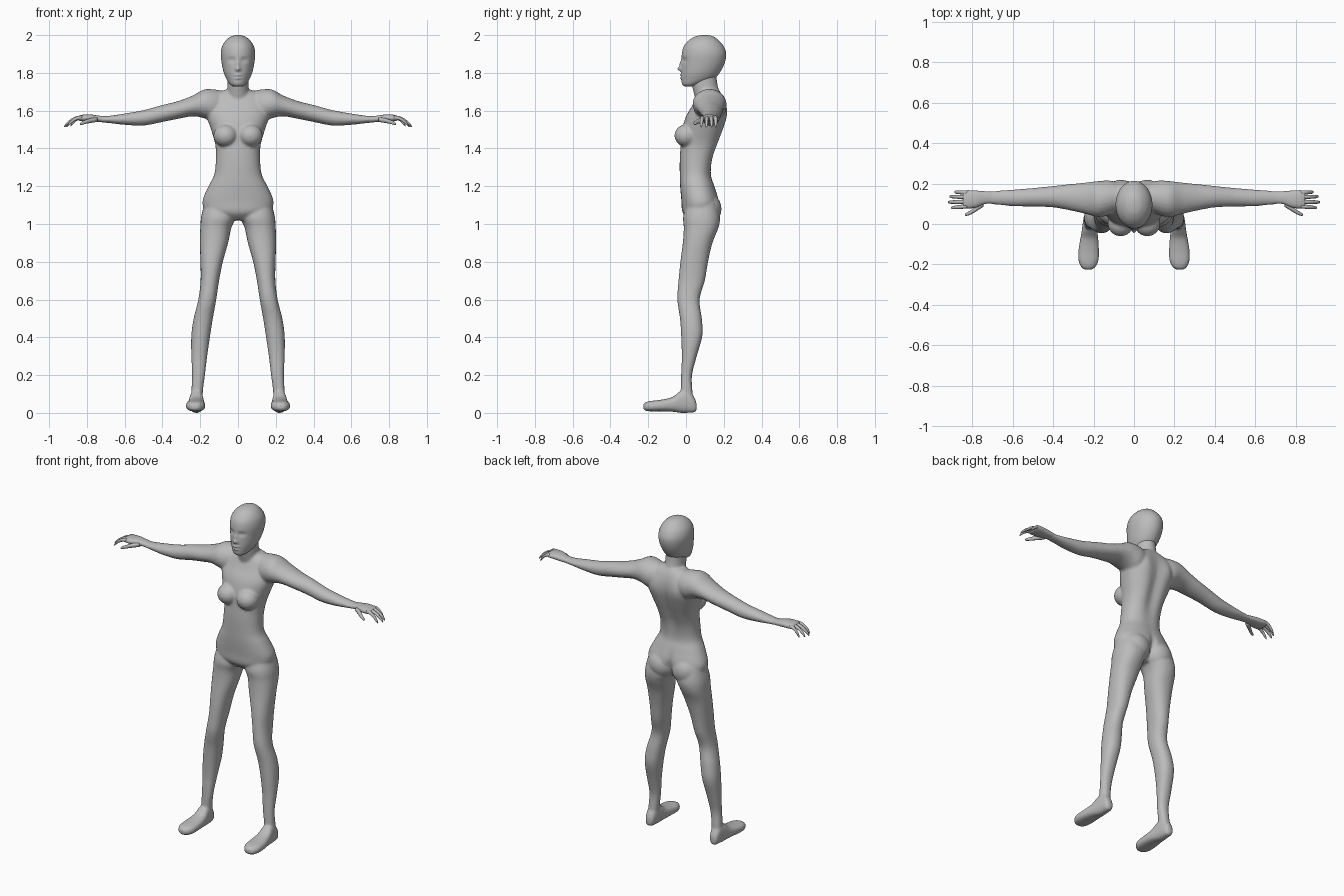
import bpy, bmesh, math
from mathutils import Vector, Matrix

skin = bpy.data.materials.new("grey_clay")
skin.diffuse_color = (0.5, 0.5, 0.5, 1)


def spline(rows, sub):
    """Catmull-Rom interpolation of the section rows."""
    out = []
    for i in range(len(rows) - 1):
        p = [rows[max(i - 1, 0)], rows[i], rows[i + 1], rows[min(i + 2, len(rows) - 1)]]
        for k in range(sub):
            t = k / sub
            out.append([0.5 * (2 * b + (c - a) * t + (2 * a - 5 * b + 4 * c - d) * t * t
                               + (3 * b - a - 3 * c + d) * t ** 3) for a, b, c, d in zip(*p)])
    return out + [list(rows[-1])]


def loft(bm, axis, rows, n=24, sub=4, power=1.0):
    """Skin oval sections. Row: position on axis, then min/max on the two other axes."""
    others = [a for a in range(3) if a != axis]
    rings, made = [], []
    for pos, u0, u1, v0, v1 in spline(rows, sub):
        ring = []
        for k in range(n):
            a = 2 * math.pi * k / n
            c, s = math.cos(a), math.sin(a)
            co = [0, 0, 0]
            co[axis] = pos
            co[others[0]] = (u0 + u1) / 2 + (u1 - u0) / 2 * math.copysign(abs(c) ** power, c)
            co[others[1]] = (v0 + v1) / 2 + (v1 - v0) / 2 * math.copysign(abs(s) ** power, s)
            ring.append(bm.verts.new(co))
        rings.append(ring)
        made += ring
    faces = [bm.faces.new(rings[0]), bm.faces.new(rings[-1])]
    for r0, r1 in zip(rings, rings[1:]):
        for k in range(n):
            j = (k + 1) % n
            faces.append(bm.faces.new((r0[k], r0[j], r1[j], r1[k])))
    bmesh.ops.recalc_face_normals(bm, faces=faces)
    return made


def bump(verts, x, z, sx, sz, dy, front=True, mid=0.08):
    """Push the front or back of a part in or out around (+-x, z)."""
    for v in verts:
        side = (mid - v.co.y if front else v.co.y - mid) / 0.08
        w = min(max(side, 0), 1)
        v.co.y += w * dy * math.exp(-((abs(v.co.x) - x) / sx) ** 2 - ((v.co.z - z) / sz) ** 2)


def ellipsoid(bm, centre, radii):
    bmesh.ops.create_uvsphere(bm, u_segments=28, v_segments=18, radius=1,
                              matrix=Matrix.Translation(centre) @ Matrix.Diagonal((*radii, 1)))


def mirror(bm):
    geo = bmesh.ops.duplicate(bm, geom=bm.verts[:] + bm.edges[:] + bm.faces[:])["geom"]
    for v in geo:
        if isinstance(v, bmesh.types.BMVert):
            v.co.x *= -1
    bmesh.ops.reverse_faces(bm, faces=[f for f in geo if isinstance(f, bmesh.types.BMFace)])


def finish(bm, name):
    me = bpy.data.meshes.new(name)
    bm.to_mesh(me)
    bm.free()
    me.materials.append(skin)
    ob = bpy.data.objects.new(name, me)
    bpy.context.collection.objects.link(ob)
    for p in me.polygons:
        p.use_smooth = True
    return ob


def fuse(ob, voxel, smooth):
    """Merge overlapping shells into one skin."""
    m = ob.modifiers.new("fuse", 'REMESH')
    m.mode, m.voxel_size, m.use_smooth_shade = 'VOXEL', voxel, True
    s = ob.modifiers.new("soften", 'SMOOTH')
    s.factor, s.iterations = 0.5, smooth


# ---- body: limbs first, mirrored, then the central parts
bm = bmesh.new()

# leg
loft(bm, 2, [
    (1.12, .03, .175, .01, .16), (1.04, .012, .195, -.015, .18), (.98, .035, .20, -.012, .172),
    (.9, .052, .202, -.017, .14), (.8, .08, .199, -.03, .117), (.7, .1, .198, -.04, .10),
    (.6, .115, .21, -.046, .072), (.5, .133, .235, -.032, .084), (.41, .147, .247, -.026, .087),
    (.3, .163, .247, -.022, .057), (.2, .175, .243, -.026, .032), (.12, .185, .247, -.028, .034),
    (.04, .19, .25, -.03, .04)], power=.9)
# foot
loft(bm, 1, [
    (.056, .208, .236, .015, .05), (.045, .195, .246, .003, .08), (.015, .187, .252, 0, .12),
    (-.03, .182, .258, 0, .115), (-.07, .177, .265, .006, .085), (-.13, .173, .275, .008, .07),
    (-.18, .175, .275, .008, .064), (-.212, .19, .262, .01, .057), (-.226, .21, .245, .02, .045)],
    power=.8)
# arm
loft(bm, 0, [
    (.06, .08, .2, 1.56, 1.7), (.12, .045, .215, 1.54, 1.712), (.18, .035, .212, 1.56, 1.712),
    (.24, .05, .205, 1.57, 1.68), (.32, .068, .197, 1.556, 1.65), (.4, .082, .188, 1.54, 1.63),
    (.5, .086, .178, 1.521, 1.603), (.6, .088, .17, 1.525, 1.585), (.68, .096, .164, 1.534, 1.573),
    (.74, .1, .16, 1.54, 1.57)])
# breast and buttock
ellipsoid(bm, (.066, .003, 1.468), (.064, .064, .06))
ellipsoid(bm, (.08, .11, 1.08), (.085, .078, .085))
mirror(bm)

# torso
torso = loft(bm, 2, [
    (1.02, -.08, .08, .02, .12), (1.06, -.165, .165, -.018, .16), (1.12, -.188, .188, -.024, .175),
    (1.2, -.156, .156, -.031, .152), (1.26, -.126, .126, -.033, .135), (1.34, -.117, .117, -.033, .145),
    (1.42, -.12, .12, -.028, .175), (1.5, -.143, .143, -.02, .203), (1.57, -.165, .165, .0, .217),
    (1.63, -.165, .165, .035, .212), (1.68, -.13, .13, .06, .195), (1.71, -.07, .07, .08, .175)],
    n=48, power=.88)
bump(torso, 0, 1.45, .04, .16, -.022, front=False)   # spine groove
bump(torso, 0, 1.08, .02, .07, -.025, front=False)   # seat cleft
bump(torso, .085, 1.6, .04, .07, .01, front=False)   # shoulder blades
# neck
loft(bm, 2, [(1.62, -.075, .075, .06, .19), (1.69, -.06, .06, .042, .178),
             (1.75, -.055, .055, .03, .165), (1.82, -.055, .055, .04, .16)])
fuse(finish(bm, "body"), .0075, 4)

# ---- head with modelled face
bm = bmesh.new()
head = loft(bm, 2, [
    (1.727, -.022, .022, -.006, .04), (1.74, -.042, .042, -.02, .085), (1.765, -.06, .06, -.024, .145),
    (1.8, -.075, .075, -.025, .178), (1.85, -.086, .086, -.023, .204), (1.9, -.091, .091, -.022, .213),
    (1.94, -.084, .084, -.012, .2), (1.97, -.066, .066, .012, .175), (1.99, -.042, .042, .043, .15),
    (1.998, -.02, .02, .07, .125), (2.0, -.004, .004, .093, .103)], n=72, sub=7)
bump(head, .035, 1.868, .019, .012, .014, mid=.05)   # eye sockets
bump(head, .035, 1.868, .012, .007, -.006, mid=.05)  # eyelids
bump(head, 0, 1.845, .010, .022, -.012, mid=.05)     # nose bridge
bump(head, 0, 1.82, .013, .010, -.02, mid=.05)       # nose tip
bump(head, 0, 1.788, .02, .006, -.009, mid=.05)      # upper lip
bump(head, 0, 1.772, .017, .006, -.008, mid=.05)     # lower lip
bump(head, 0, 1.78, .022, .003, .006, mid=.05)       # mouth line
finish(bm, "head")

# ---- hands
bm = bmesh.new()
# palm
loft(bm, 0, [(.70, .103, .158, 1.54, 1.57), (.74, .098, .162, 1.54, 1.574), (.78, .082, .165, 1.541, 1.58),
             (.82, .076, .167, 1.543, 1.579), (.845, .08, .165, 1.548, 1.572)], n=16, power=.85)
# fingers: base y, tip y, tip x
for y0, y1, xt in ((.155, .158, .888), (.133, .136, .912), (.11, .108, .92), (.088, .08, .905)):
    rows = []
    for t, z, r in ((0, 1.563, .011), (.3, 1.561, .0105), (.6, 1.549, .0095), (.88, 1.529, .008), (1, 1.516, .004)):
        x, y = .825 + (xt - .825) * t, y0 + (y1 - y0) * t
        rows.append((x, y - r, y + r, z - r, z + r))
    loft(bm, 0, rows, n=10, sub=2)
# thumb
loft(bm, 0, [(.745, .085, .12, 1.54, 1.565), (.775, .066, .098, 1.535, 1.562), (.805, .048, .07, 1.53, 1.552),
             (.828, .04, .056, 1.524, 1.542), (.836, .042, .05, 1.525, 1.535)], n=10, sub=2)
mirror(bm)
finish(bm, "hands")
